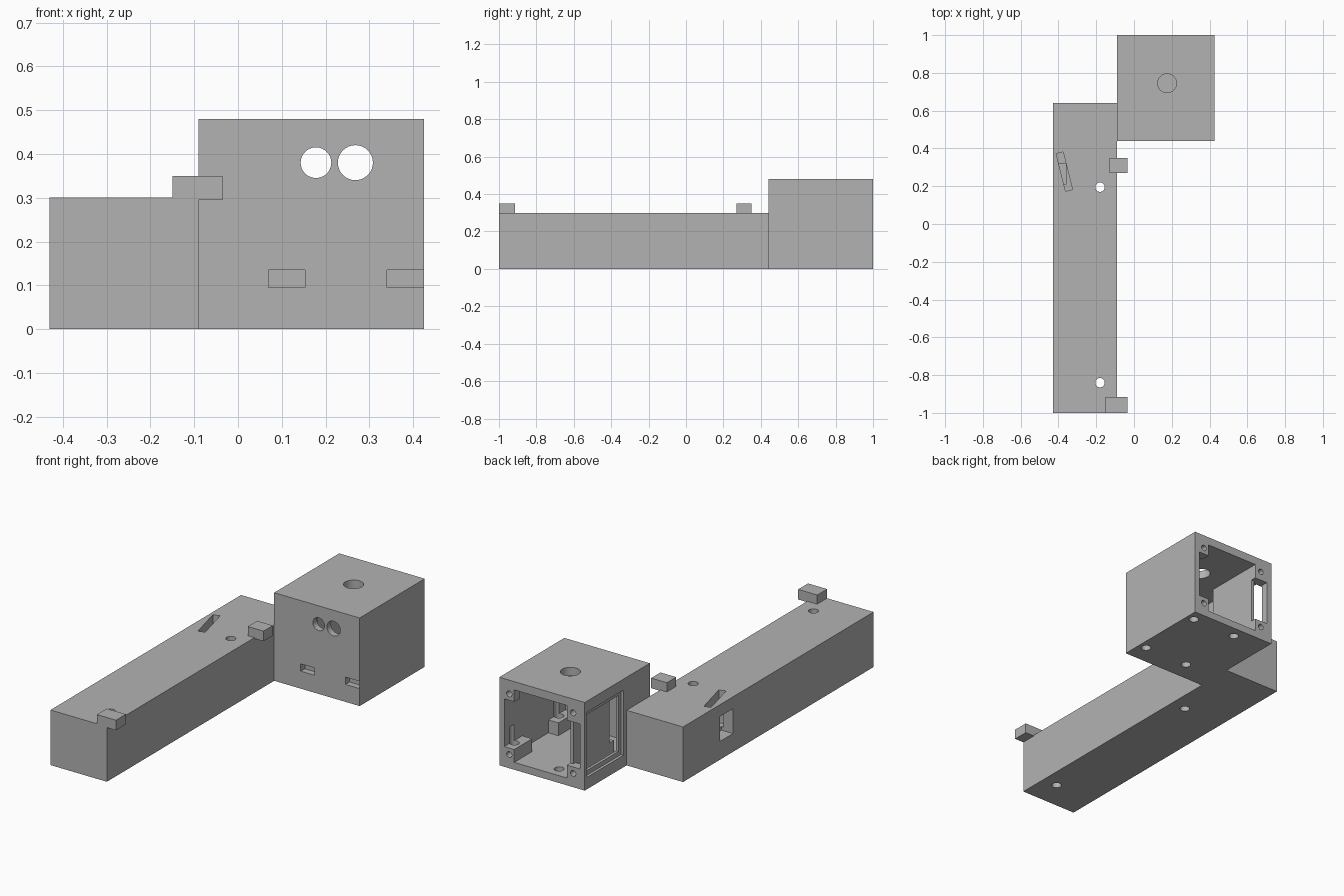
import bpy
import math
from mathutils import Vector

old = bpy.data.objects.get("Cube")
if old:
    bpy.data.objects.remove(old, do_unlink=True)

grey = bpy.data.materials.new("plain grey")
grey.use_nodes = True
grey.diffuse_color = (0.45, 0.45, 0.45, 1)
grey.node_tree.nodes["Principled BSDF"].inputs["Base Color"].default_value = (0.45, 0.45, 0.45, 1)


def block(name, x, y, z, turn=0):
    """Box from (min, max) ranges, optionally turned about z."""
    bpy.ops.mesh.primitive_cube_add(size=1, location=[sum(r) / 2 for r in (x, y, z)])
    ob = bpy.context.object
    ob.name = name
    ob.scale = [r[1] - r[0] for r in (x, y, z)]
    ob.rotation_euler.z = turn
    bpy.ops.object.transform_apply(location=True, rotation=True, scale=True)
    ob.data.materials.append(grey)
    return ob


def drill(start, end, radius):
    """Round cutter between two points."""
    a, b = Vector(start), Vector(end)
    bpy.ops.mesh.primitive_cylinder_add(vertices=32, radius=radius, depth=(b - a).length,
                                        location=(a + b) / 2)
    ob = bpy.context.object
    ob.rotation_euler = (b - a).to_track_quat('Z', 'Y').to_euler()
    bpy.ops.object.transform_apply(location=True, rotation=True, scale=True)
    ob.data.materials.append(grey)
    return ob


def combine(target, operation, tools):
    """Apply each tool to the target, then remove the tool."""
    for tool in tools:
        tool.hide_render = True
        mod = target.modifiers.new("combine", 'BOOLEAN')
        mod.operation = operation
        mod.solver = 'EXACT'
        mod.object = tool
        bpy.context.view_layer.objects.active = target
        bpy.ops.object.modifier_apply(modifier=mod.name)
        bpy.data.objects.remove(tool, do_unlink=True)


def smooth(ob):
    bpy.ops.object.select_all(action='DESELECT')
    ob.select_set(True)
    bpy.context.view_layer.objects.active = ob
    bpy.ops.object.shade_smooth_by_angle(angle=math.radians(30))


# Long arm with tabs, vertical screw holes, angled slot and side window
arm = block("long_arm", (-0.43, -0.09), (-1, 0.64), (0, 0.30))
combine(arm, 'UNION', [
    block("front_tab", (-0.15, -0.035), (-1, -0.915), (0.295, 0.35)),
    block("rear_tab", (-0.13, -0.035), (0.27, 0.35), (0.295, 0.35)),
])
combine(arm, 'DIFFERENCE',
        [drill((-0.18, y, -0.1), (-0.18, y, 0.5), 0.025) for y in (-0.84, 0.195)]
        + [block("slot", (-0.388, -0.35), (0.175, 0.38), (0.12, 0.4), math.radians(14)),
           block("side_window", (-0.5, -0.36), (0.21, 0.32), (0.10, 0.235))])
smooth(arm)

# Hollow housing, open at the back
housing = block("housing", (-0.09, 0.425), (0.44, 1), (0, 0.48))
combine(housing, 'DIFFERENCE', [
    block("cavity", (-0.06, 0.395), (0.475, 1.1), (0.04, 0.435)),
    block("window_recess", (-0.2, -0.075), (0.665, 0.98), (0.065, 0.42)),
    block("window", (-0.2, -0.05), (0.69, 0.96), (0.09, 0.395)),
])

# Corner posts and the inner partition
combine(housing, 'UNION', [
    block("lower_left_post", (0.335, 0.41), (0.845, 1), (0.02, 0.11)),
    block("lower_front_post", (0.335, 0.41), (0.46, 0.62), (0.02, 0.11)),
    block("upper_left_post", (0.335, 0.41), (0.95, 1), (0.37, 0.46)),
    block("lower_right_post", (-0.07, 0.018), (0.95, 1), (0.02, 0.11)),
    block("upper_right_post", (-0.07, 0.018), (0.95, 1), (0.355, 0.46)),
    block("partition", (0, 0.018), (0.66, 0.97), (0.03, 0.45)),
    block("partition_foot", (0, 0.018), (0.62, 0.68), (0.03, 0.105)),
])

# Round openings: top, front pair, rear screws, floor screws
holes = [drill((0.175, 0.745, 0.4), (0.175, 0.745, 0.6), 0.05),
         drill((0.178, 0.4, 0.38), (0.178, 0.52, 0.38), 0.035),
         drill((0.268, 0.4, 0.38), (0.268, 0.52, 0.38), 0.04)]
holes += [drill((x, 0.93, z), (x, 1.1, z), 0.016) for x in (-0.02, 0.365) for z in (0.075, 0.405)]
holes += [drill((x, y, -0.1), (x, y, 0.2), 0.025) for x in (0.11, 0.38) for y in (0.55, 0.935)]

# Rectangular front slots
holes += [block("front_slot", (x, x + 0.083), (0.4, 0.475), (0.095, 0.135)) for x in (0.07, 0.34)]
combine(housing, 'DIFFERENCE', holes)
smooth(housing)
